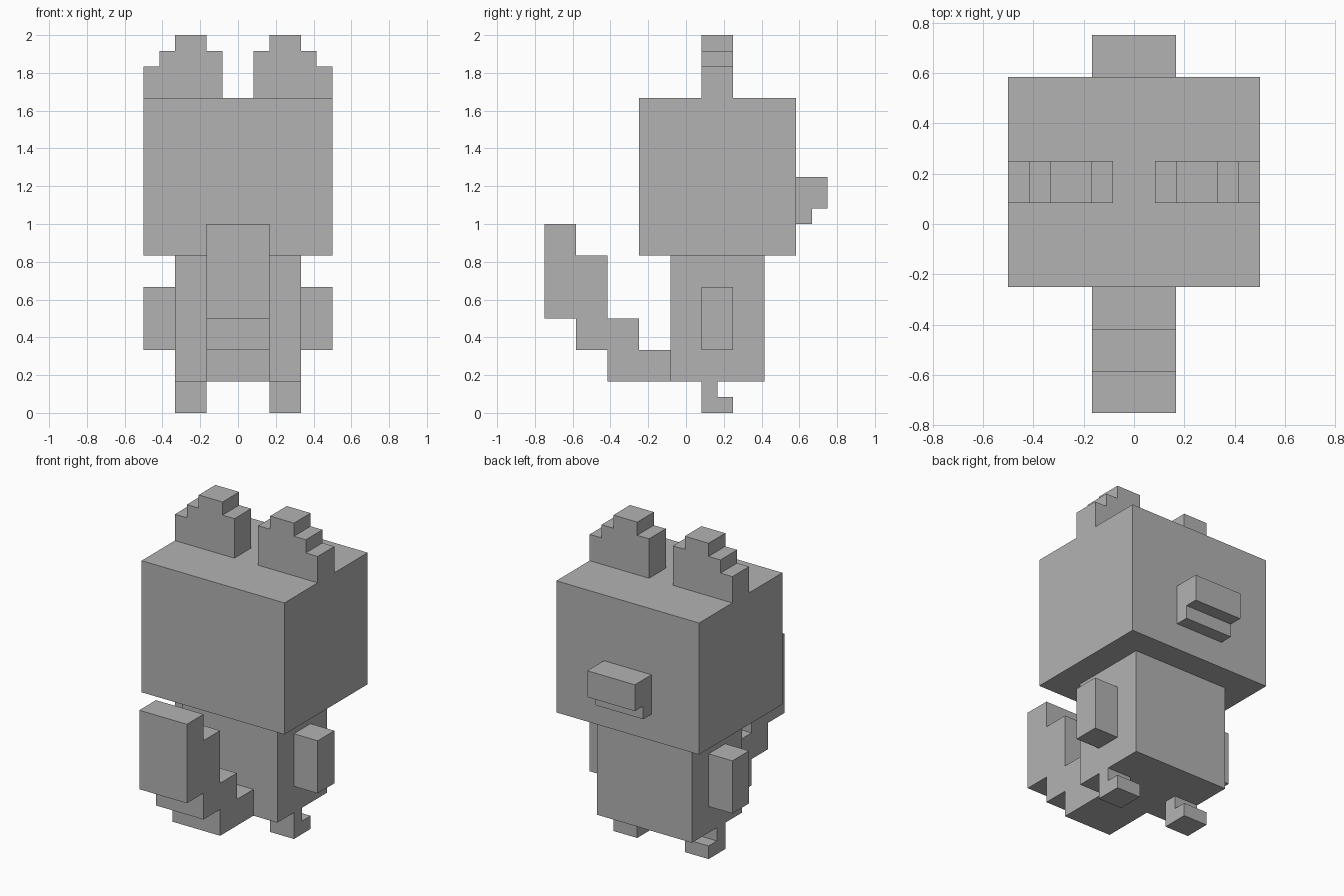
import bpy
import bmesh
from mathutils import Vector

UNIT = 1 / 12  # one block of the stepped design

cube = bpy.data.objects.get("Cube")
if cube:
    bpy.data.objects.remove(cube, do_unlink=True)

grey = bpy.data.materials.new("plain_grey")
grey.use_nodes = True
grey.diffuse_color = (0.45, 0.45, 0.45, 1)
grey.node_tree.nodes["Principled BSDF"].inputs["Base Color"].default_value = grey.diffuse_color


def extrude_profile(name, outline, axis, start, end):
    """Extrude a z-profile along x (outline is y, z) or y (outline is x, z)."""
    bm = bmesh.new()
    if axis == "x":
        points = [Vector((start, a, z)) for a, z in outline]
        step = Vector((end - start, 0, 0))
    else:
        points = [Vector((a, start, z)) for a, z in outline]
        step = Vector((0, end - start, 0))
    face = bm.faces.new([bm.verts.new(p * UNIT) for p in points])
    result = bmesh.ops.extrude_face_region(bm, geom=[face], use_keep_orig=True)
    moved = [v for v in result["geom"] if isinstance(v, bmesh.types.BMVert)]
    bmesh.ops.translate(bm, verts=moved, vec=step * UNIT)
    bmesh.ops.recalc_face_normals(bm, faces=bm.faces)
    mesh = bpy.data.meshes.new(name)
    bm.to_mesh(mesh)
    bm.free()
    mesh.materials.append(grey)
    obj = bpy.data.objects.new(name, mesh)
    bpy.context.collection.objects.link(obj)
    return obj


def box(name, x, y, z):
    outline = [(y[0], z[0]), (y[1], z[0]), (y[1], z[1]), (y[0], z[1])]
    return extrude_profile(name, outline, "x", *x)


# Head and body
box("head", (-6, 6), (-3, 7), (10, 20))
box("body", (-4, 4), (-1, 5), (2, 10))

# Snout with a shorter lower jaw
extrude_profile("snout", [(7, 12), (8, 12), (8, 13), (9, 13), (9, 15), (7, 15)], "x", -2, 2)

# Tail climbing in steps
tail = [(-1, 2), (-1, 4), (-3, 4), (-3, 6), (-5, 6), (-5, 10), (-7, 10),
        (-7, 12), (-9, 12), (-9, 6), (-7, 6), (-7, 4), (-5, 4), (-5, 2)]
extrude_profile("tail", tail, "x", -2, 2)

# Paired arms, legs with feet, and stepped ears
leg = [(1, 0), (3, 0), (3, 1), (2, 1), (2, 2), (1, 2)]
ear = [(1, 20), (6, 20), (6, 22), (5, 22), (5, 23), (4, 23),
       (4, 24), (2, 24), (2, 23), (1, 23)]
for side, s in (("left", 1), ("right", -1)):
    box(f"{side}_arm", (4 * s, 6 * s), (1, 3), (4, 8))
    extrude_profile(f"{side}_leg", leg, "x", 2 * s, 4 * s)
    extrude_profile(f"{side}_ear", [(x * s, z) for x, z in ear], "y", 1, 3)
